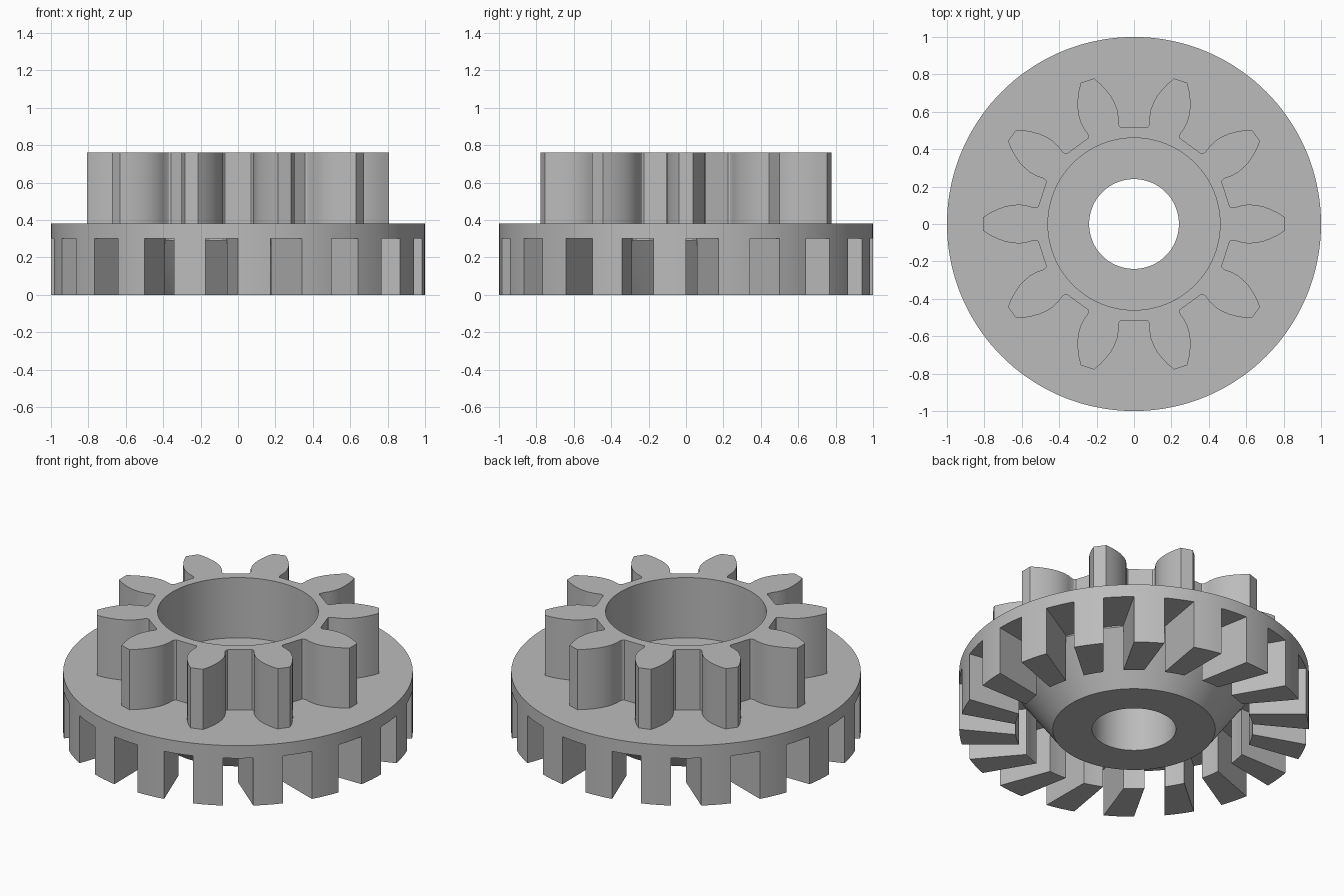
import bpy, bmesh
from math import radians, cos, sin, tau
from mathutils import Vector

if "Cube" in bpy.data.objects:
    bpy.data.objects.remove(bpy.data.objects["Cube"])

BORE, HUB, GROOVE = 0.24, 0.465, 0.68      # radii
SLOT_TOP, DISC_TOP, GEAR_TOP = 0.30, 0.38, 0.76
DOGS, GEAR_TEETH, SEGMENTS = 18, 10, 144

steel = bpy.data.materials.new("grey steel")
steel.use_nodes = True
colour = (0.5, 0.5, 0.5, 1)
steel.diffuse_color = colour
steel.node_tree.nodes["Principled BSDF"].inputs["Base Color"].default_value = colour


def polar(r, degrees, z=0.0):
    a = radians(degrees)
    return Vector((r * cos(a), r * sin(a), z))


def finish(name, bm):
    bmesh.ops.recalc_face_normals(bm, faces=bm.faces)
    mesh = bpy.data.meshes.new(name)
    bm.to_mesh(mesh)
    bm.free()
    mesh.materials.append(steel)
    obj = bpy.data.objects.new(name, mesh)
    bpy.context.collection.objects.link(obj)
    return obj


def activate(obj):
    bpy.ops.object.select_all(action="DESELECT")
    obj.select_set(True)
    bpy.context.view_layer.objects.active = obj


def smooth(obj):
    activate(obj)
    bpy.ops.object.shade_smooth_by_angle(angle=radians(25))


def extrude_up(bm, faces, height):
    moved = bmesh.ops.extrude_face_region(bm, geom=faces)["geom"]
    verts = [v for v in moved if isinstance(v, bmesh.types.BMVert)]
    bmesh.ops.translate(bm, verts=verts, vec=(0, 0, height))


def loop(bm, points):
    verts = [bm.verts.new(p) for p in points]
    return [bm.edges.new((verts[i - 1], verts[i])) for i in range(len(verts))]


# Clutch disc: turned section with a conical hub inside an annular groove
section = [(BORE, 0), (HUB, 0), (GROOVE - 0.002, SLOT_TOP), (GROOVE, SLOT_TOP),
           (GROOVE, 0), (1, 0), (1, DISC_TOP), (BORE, DISC_TOP)]
bm = bmesh.new()
rings = [[bm.verts.new(polar(r, 360 * i / SEGMENTS, z)) for r, z in section]
         for i in range(SEGMENTS)]
for i in range(SEGMENTS):
    a, b = rings[i - 1], rings[i]
    for j in range(len(section)):
        bm.faces.new((a[j - 1], b[j - 1], b[j], a[j]))
disc = finish("clutch_disc", bm)

# Skewed slots that leave the driving dogs standing around the rim
bm = bmesh.new()
for i in range(DOGS):
    start = 260 + i * 360 / DOGS
    corners = []
    for edge, order in ((start, (-0.02, 1.3)), (start + 10, (1.3, -0.02))):
        inner, outer = polar(GROOVE, edge - 5, -0.1), polar(1, edge, -0.1)
        corners += [bm.verts.new(inner.lerp(outer, t)) for t in order]
    extrude_up(bm, [bm.faces.new(corners)], SLOT_TOP + 0.1)
cutter = finish("slot_cutter", bm)
cutter.hide_render = True
cut = disc.modifiers.new("slots", "BOOLEAN")
cut.operation = "DIFFERENCE"
cut.solver = "EXACT"
cut.object = cutter
activate(disc)
bpy.ops.object.modifier_apply(modifier=cut.name)
bpy.data.objects.remove(cutter)
smooth(disc)

# Spur gear: half-tooth flank mirrored and repeated around a wide bore
flank = [(0.512, 0.093), (0.52, 0.088), (0.535, 0.087), (0.57, 0.098), (0.61, 0.104),
         (0.65, 0.102), (0.69, 0.094), (0.73, 0.079), (0.77, 0.06), (0.806, 0.037)]
tooth = [(u, -v) for u, v in flank] + [(u, v) for u, v in reversed(flank)]
outline = []
for i in range(GEAR_TEETH):
    x_axis = polar(1, 360 * i / GEAR_TEETH, 0)
    y_axis = Vector((-x_axis.y, x_axis.x, 0))
    outline += [x_axis * u + y_axis * v + Vector((0, 0, DISC_TOP)) for u, v in tooth]
bm = bmesh.new()
edges = loop(bm, outline)
edges += loop(bm, [polar(0.46, 360 * i / SEGMENTS, DISC_TOP) for i in range(SEGMENTS)])
bmesh.ops.triangle_fill(bm, use_beauty=True, use_dissolve=False, edges=edges)
extrude_up(bm, list(bm.faces), GEAR_TOP - DISC_TOP)
smooth(finish("spur_gear", bm))
